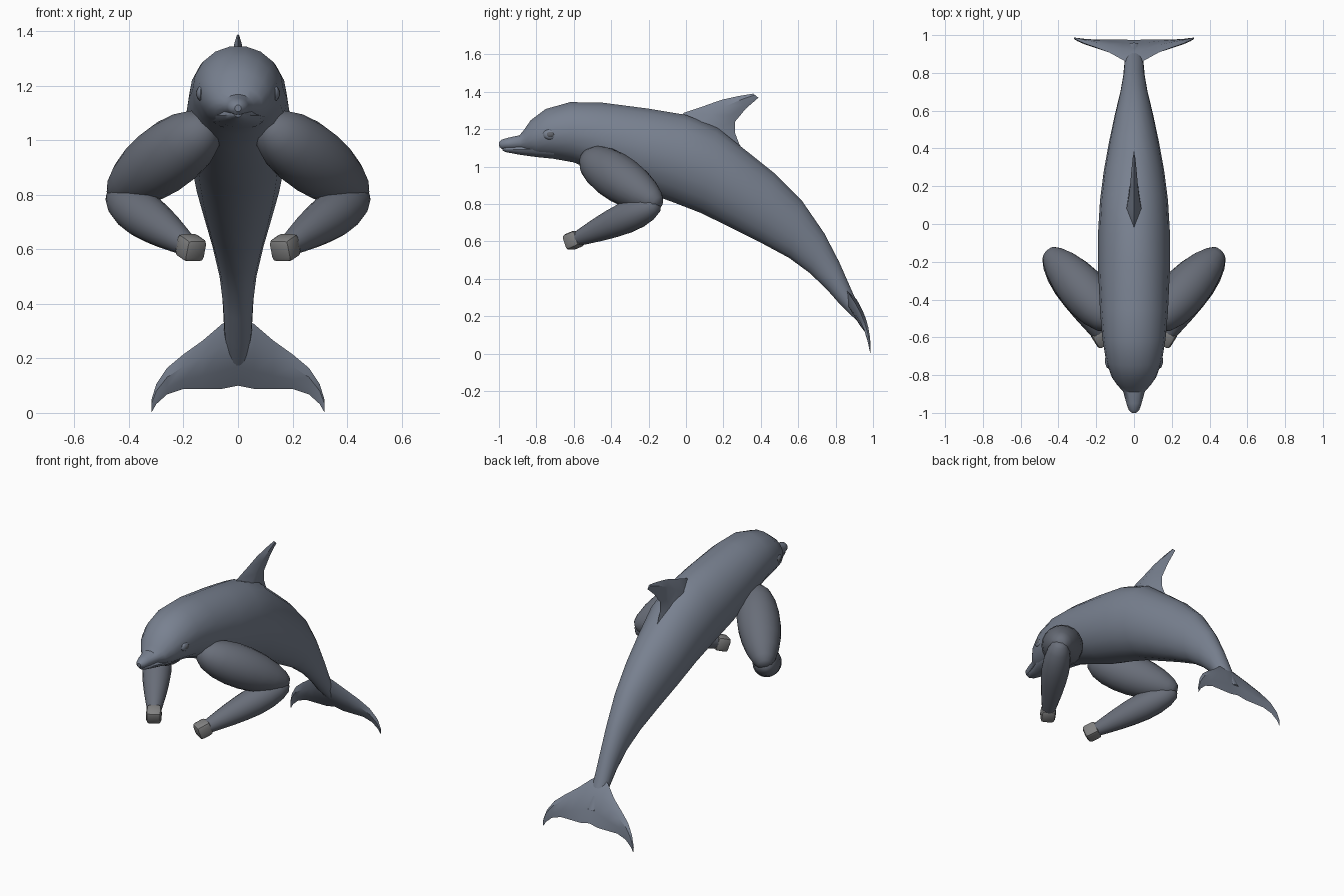
import bpy, bmesh
from math import cos, sin, pi
from mathutils import Vector

if "Cube" in bpy.data.objects:
    bpy.data.objects.remove(bpy.data.objects["Cube"])


def material(name, rgb):
    m = bpy.data.materials.new(name)
    m.diffuse_color = (*rgb, 1)
    m.use_nodes = True
    m.node_tree.nodes["Principled BSDF"].inputs["Base Color"].default_value = m.diffuse_color
    return m


SKIN = material("skin", (0.19, 0.22, 0.28))
ARM = material("arm_skin", (0.14, 0.155, 0.19))
HAND = material("hand_grey", (0.22, 0.22, 0.22))
DARK = material("eye_grey", (0.12, 0.13, 0.15))


def finish(name, bm, mat, angle=30, mirror=False):
    bmesh.ops.recalc_face_normals(bm, faces=bm.faces)
    me = bpy.data.meshes.new(name)
    bm.to_mesh(me)
    bm.free()
    ob = bpy.data.objects.new(name, me)
    bpy.context.collection.objects.link(ob)
    me.materials.append(mat)
    if mirror:
        ob.modifiers.new("Mirror", 'MIRROR')
    bpy.ops.object.select_all(action='DESELECT')
    ob.select_set(True)
    bpy.context.view_layer.objects.active = ob
    bpy.ops.object.shade_smooth_by_angle(angle=angle * pi / 180)
    return ob


def loft(name, rings, mat, angle=30, mirror=False):
    bm = bmesh.new()
    loops = [[bm.verts.new(p) for p in r] for r in rings]
    n = len(loops[0])
    for a, b in zip(loops, loops[1:]):
        for i in range(n):
            j = (i + 1) % n
            bm.faces.new((a[i], a[j], b[j], b[i]))
    bm.faces.new(loops[0])
    bm.faces.new(loops[-1])
    return finish(name, bm, mat, angle, mirror)


def ellipse(c, u, v, n):
    return [c + u * cos(2 * pi * i / n) + v * sin(2 * pi * i / n) for i in range(n)]


def trunk(name, stations, n=18):
    # each station: top y, top z, bottom y, bottom z, half width
    rings = []
    for ty, tz, by, bz, w in stations:
        top, bot = Vector((0, ty, tz)), Vector((0, by, bz))
        rings.append(ellipse((top + bot) / 2, Vector((w, 0, 0)), (top - bot) / 2, n))
    return loft(name, rings, SKIN, 35)


def blade(name, stations):
    # each station: leading point, trailing point, thickness vector
    rings = []
    for lead, trail, t in stations:
        a, b = lead.lerp(trail, 0.3), lead.lerp(trail, 0.7)
        rings.append([lead, a + t, b + t * 0.6, trail, b - t * 0.6, a - t])
    return loft(name, rings, SKIN, 35)


def limb(name, start, end, profile, mat, n=20):
    # profile: (position along limb, radius)
    a, b = Vector(start), Vector(end)
    d = (b - a).normalized()
    u = d.cross(Vector((0, 0, 1))).normalized()
    v = d.cross(u)
    rings = [ellipse(a.lerp(b, t), u * r, v * r, n) for t, r in profile]
    return loft(name, rings, mat, 40, True)


# Body from upper beak to tail stalk
trunk("body", [
    (-1.0, 1.13, -0.998, 1.105, 0.012),
    (-0.985, 1.145, -0.985, 1.093, 0.028),
    (-0.95, 1.155, -0.95, 1.09, 0.04),
    (-0.89, 1.168, -0.88, 1.085, 0.058),
    (-0.868, 1.195, -0.84, 1.07, 0.088),
    (-0.83, 1.25, -0.79, 1.05, 0.118),
    (-0.75, 1.31, -0.71, 1.04, 0.147),
    (-0.62, 1.347, -0.60, 1.02, 0.167),
    (-0.45, 1.345, -0.47, 0.965, 0.18),
    (-0.2, 1.313, -0.28, 0.88, 0.19),
    (0.0, 1.28, -0.08, 0.81, 0.19),
    (0.17, 1.21, 0.08, 0.748, 0.18),
    (0.32, 1.09, 0.24, 0.67, 0.16),
    (0.47, 0.97, 0.40, 0.59, 0.132),
    (0.62, 0.82, 0.55, 0.51, 0.1),
    (0.74, 0.645, 0.66, 0.43, 0.072),
    (0.82, 0.49, 0.75, 0.345, 0.057),
    (0.89, 0.33, 0.83, 0.255, 0.05),
    (0.96, 0.18, 0.93, 0.16, 0.03),
])

# Lower jaw
trunk("lower_jaw", [
    (-0.985, 1.105, -0.98, 1.085, 0.012),
    (-0.965, 1.112, -0.96, 1.076, 0.028),
    (-0.90, 1.12, -0.89, 1.063, 0.05),
    (-0.82, 1.13, -0.80, 1.05, 0.085),
    (-0.72, 1.13, -0.70, 1.04, 0.1),
], 14)

# Dorsal fin
blade("dorsal_fin", [(Vector((0, ly, lz)), Vector((0, ty, tz)), Vector((t, 0, 0)))
      for ly, lz, ty, tz, t in [
    (-0.06, 1.24, 0.34, 1.03, 0.05),
    (-0.01, 1.288, 0.285, 1.12, 0.04),
    (0.08, 1.318, 0.262, 1.18, 0.029),
    (0.19, 1.357, 0.262, 1.24, 0.02),
    (0.28, 1.377, 0.32, 1.31, 0.013),
    (0.36, 1.39, 0.387, 1.368, 0.005)]])


# Tail flukes, bent along the tail curve
def fluke_point(x, z):
    return Vector((x, 0.985 - 1.1 * z * z, z))


half = [(0.0, 0.36, 0.10, 0.028), (0.06, 0.325, 0.088, 0.026),
        (0.13, 0.265, 0.088, 0.02), (0.20, 0.215, 0.088, 0.016),
        (0.26, 0.165, 0.068, 0.012), (0.30, 0.105, 0.032, 0.008),
        (0.317, 0.05, 0.002, 0.004)]
full = [(-x, l, t, h) for x, l, t, h in half[:0:-1]] + half
blade("tail_flukes", [(fluke_point(x, l), fluke_point(x, t), Vector((0, h, h * 0.4)))
                      for x, l, t, h in full])

# Muscular arms
limb("upper_arm", (0.11, -0.53, 1.05), (0.455, -0.145, 0.795),
     [(-0.03, 0.02), (0.0, 0.055), (0.08, 0.09), (0.2, 0.113), (0.35, 0.125), (0.5, 0.125),
      (0.65, 0.115), (0.8, 0.094), (0.92, 0.066), (0.98, 0.042), (1.0, 0.018)], ARM)
limb("forearm", (0.455, -0.15, 0.80), (0.18, -0.59, 0.61),
     [(0.0, 0.02), (0.03, 0.045), (0.12, 0.067), (0.25, 0.081), (0.4, 0.084), (0.55, 0.077),
      (0.7, 0.066), (0.85, 0.052), (0.95, 0.042), (1.0, 0.035)], ARM)

# Stubby fists
bm = bmesh.new()
bmesh.ops.create_cube(bm, size=0.088)
bmesh.ops.bevel(bm, geom=bm.edges[:], offset=0.02, segments=2, affect='EDGES', profile=0.5)
d = Vector((-0.275, -0.44, -0.19))
bmesh.ops.transform(bm, matrix=d.to_track_quat('Z', 'Y').to_matrix().to_4x4(), verts=bm.verts)
bmesh.ops.translate(bm, vec=(0.173, -0.6, 0.606), verts=bm.verts)
finish("fist", bm, HAND, 40, True)


# Eyes with lids
def eye(name, x, scale, mat):
    bm = bmesh.new()
    bmesh.ops.create_uvsphere(bm, u_segments=12, v_segments=8, radius=1)
    bmesh.ops.scale(bm, vec=scale, verts=bm.verts)
    bmesh.ops.translate(bm, vec=(x, -0.725, 1.172), verts=bm.verts)
    finish(name, bm, mat, 40, True)


eye("eyelid", 0.137, (0.015, 0.04, 0.028), SKIN)
eye("eye", 0.141, (0.014, 0.026, 0.018), DARK)
